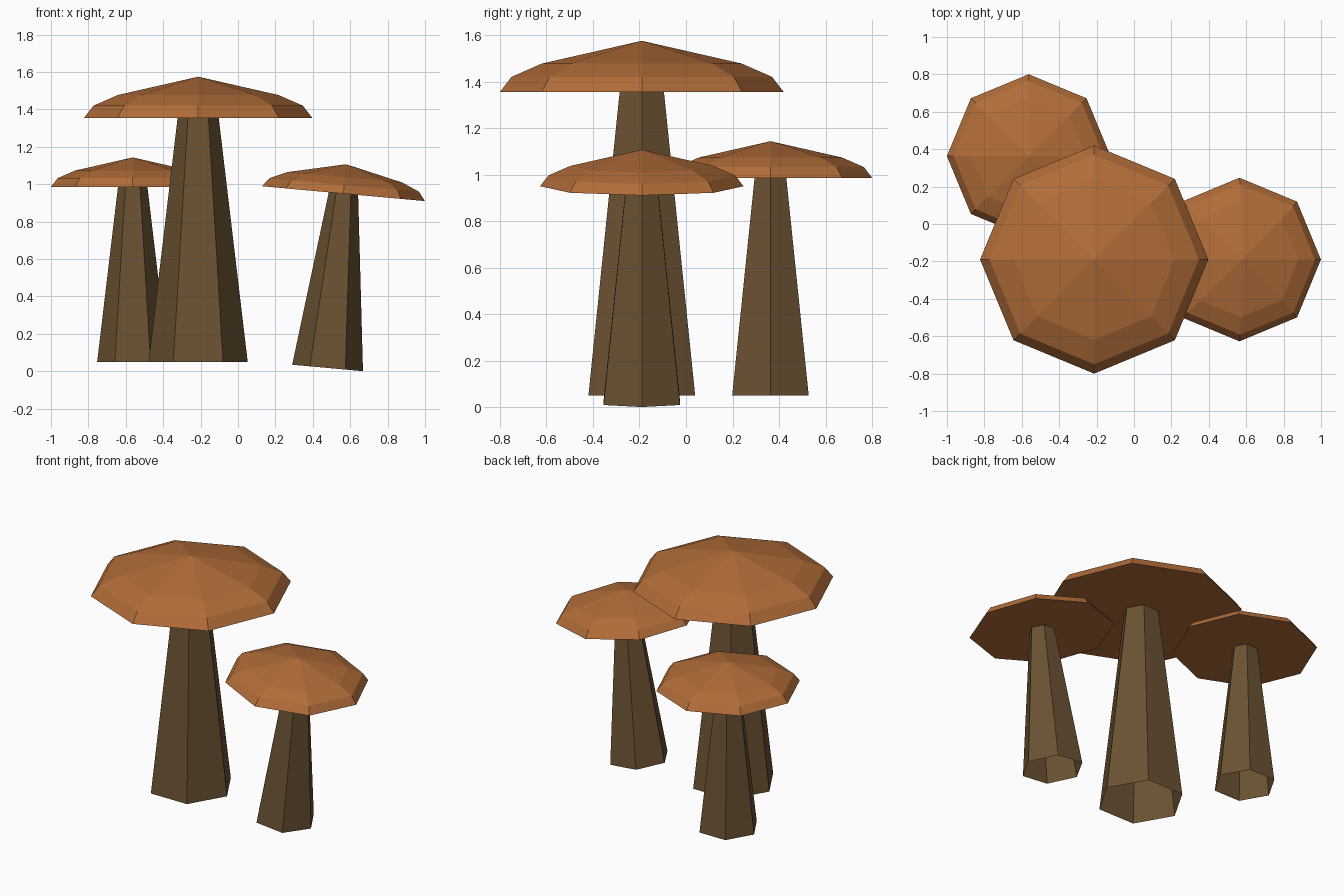
import bpy, bmesh, math
from mathutils import Matrix

if "Cube" in bpy.data.objects:
    bpy.data.objects.remove(bpy.data.objects["Cube"])


def material(name, rgb):
    m = bpy.data.materials.new(name)
    m.diffuse_color = (*rgb, 1.0)
    m.use_nodes = True
    m.node_tree.nodes["Principled BSDF"].inputs["Base Color"].default_value = m.diffuse_color
    return m


CAP = material("orange brown cap", (0.44, 0.152, 0.041))
STEM = material("dark brown stem", (0.147, 0.084, 0.033))

# (radius, height above the stem foot) for the full-size mushroom
STEM_PROFILE = [(0.265, 0.0), (0.11, 1.305)]
CAP_PROFILE = [(0.61, 1.305), (0.56, 1.37), (0.43, 1.427)]
CAP_TOP = 1.525


def lathe(name, profile, sides, mat, matrix, apex=None, floor=False):
    """Faceted turned shape; optional pointed top and flat underside."""
    bm = bmesh.new()
    rings = []
    for r, z in profile:
        rings.append([bm.verts.new((r * math.cos(math.tau * i / sides),
                                    r * math.sin(math.tau * i / sides), z))
                      for i in range(sides)])
    for low, high in zip(rings, rings[1:]):
        for i in range(sides):
            j = (i + 1) % sides
            bm.faces.new((low[i], low[j], high[j], high[i]))
    if apex is not None:
        tip = bm.verts.new((0, 0, apex))
        for i in range(sides):
            bm.faces.new((rings[-1][i], rings[-1][(i + 1) % sides], tip))
    if floor:
        bm.faces.new(rings[0][::-1])
    bm.transform(matrix)
    mesh = bpy.data.meshes.new(name)
    bm.to_mesh(mesh)
    bm.free()
    mesh.materials.append(mat)
    obj = bpy.data.objects.new(name, mesh)
    bpy.context.collection.objects.link(obj)


def mushroom(name, foot, scale, lean=0.0):
    m = (Matrix.Translation(foot)
         @ Matrix.Rotation(math.radians(lean), 4, 'Y')
         @ Matrix.Scale(scale, 4))
    # hexagonal tapered stem, open at the foot
    lathe(name + "_stem", STEM_PROFILE, 6, STEM, m)
    # eight-sided cap with flat underside
    lathe(name + "_cap", CAP_PROFILE, 8, CAP, m, apex=CAP_TOP, floor=True)


mushroom("large_mushroom", (-0.213, -0.19, 0.05), 1.0)
mushroom("back_mushroom", (-0.563, 0.363, 0.05), 0.717)
mushroom("leaning_mushroom", (0.479, -0.19, 0.018), 0.717, lean=5.2)
